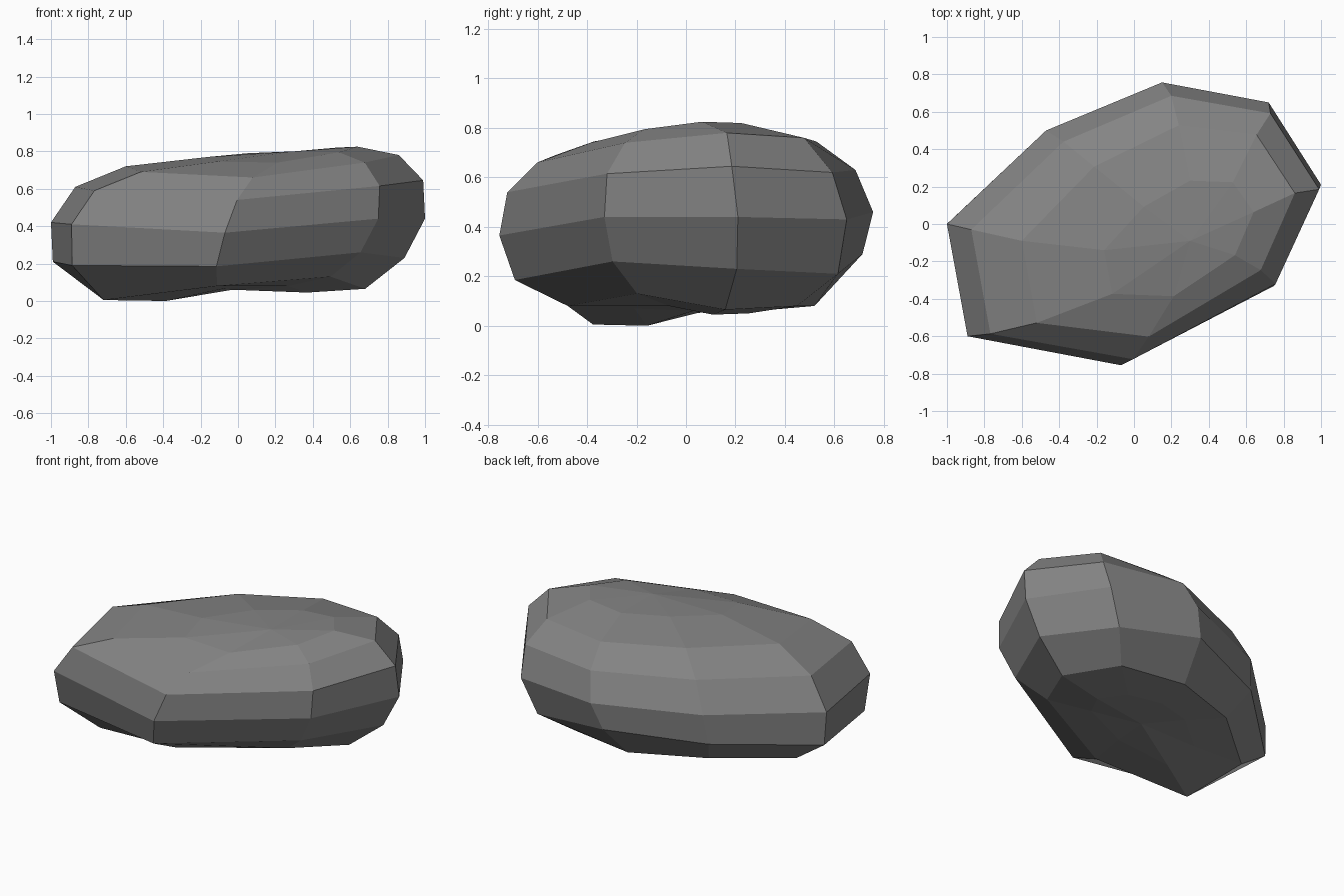
import bpy, bmesh

if "Cube" in bpy.data.objects:
    bpy.data.objects.remove(bpy.data.objects["Cube"])

# Plan outline of the boulder at its widest level
OUTLINE = [(-1, 0), (-.47, .5), (.15, .757), (.72, .65),
           (1, .21), (.75, -.33), (-.07, -.755), (-.89, -.6)]

# Each level: scale x, shift x, scale y, shift y, skew of y by x, heights round the outline
LEVELS = [
    (.40, -.03, .33, .04, 0, (.05, .08, .06, .05, .045, .08, .07, .0)),
    (.74, -.06, .66, .02, 0, (.08, .10, .08, .08, .065, .13, .08, .005)),
    (.94, -.05, .93, .01, 0, (.21, .26, .29, .21, .23, .26, .185, .19)),
    (1, 0, 1, 0, 0, (.42, .45, .46, .43, .44, .44, .365, .41)),
    (.93, .06, .93, -.02, .01, (.61, .63, .63, .62, .645, .615, .54, .59)),
    (.73, .13, .74, -.04, .05, (.72, .74, .745, .76, .78, .74, .66, .69)),
    (.40, .24, .40, -.08, .06, (.77, .79, .80, .82, .825, .795, .74, .745)),
]

bm = bmesh.new()
rings = [[bm.verts.new((x * sx + dx, y * sy + dy + x * skew, z))
          for (x, y), z in zip(OUTLINE, heights)]
         for sx, dx, sy, dy, skew, heights in LEVELS]
bottom = bm.verts.new((-.03, .03, .06))
top = bm.verts.new((.30, -.09, .80))

# Side bands and the two caps
n = len(OUTLINE)
for i in range(n):
    j = (i + 1) % n
    for lo, hi in zip(rings, rings[1:]):
        bm.faces.new((lo[i], lo[j], hi[j], hi[i]))
    bm.faces.new((rings[-1][i], rings[-1][j], top))
    bm.faces.new((rings[0][j], rings[0][i], bottom))
bmesh.ops.recalc_face_normals(bm, faces=bm.faces)

mesh = bpy.data.meshes.new("boulder")
bm.to_mesh(mesh)
bm.free()

# Stone colour
stone = bpy.data.materials.new("grey stone")
stone.diffuse_color = (.23, .23, .23, 1)
stone.use_nodes = True
stone.node_tree.nodes["Principled BSDF"].inputs["Base Color"].default_value = stone.diffuse_color
mesh.materials.append(stone)
bpy.context.collection.objects.link(bpy.data.objects.new("boulder", mesh))
